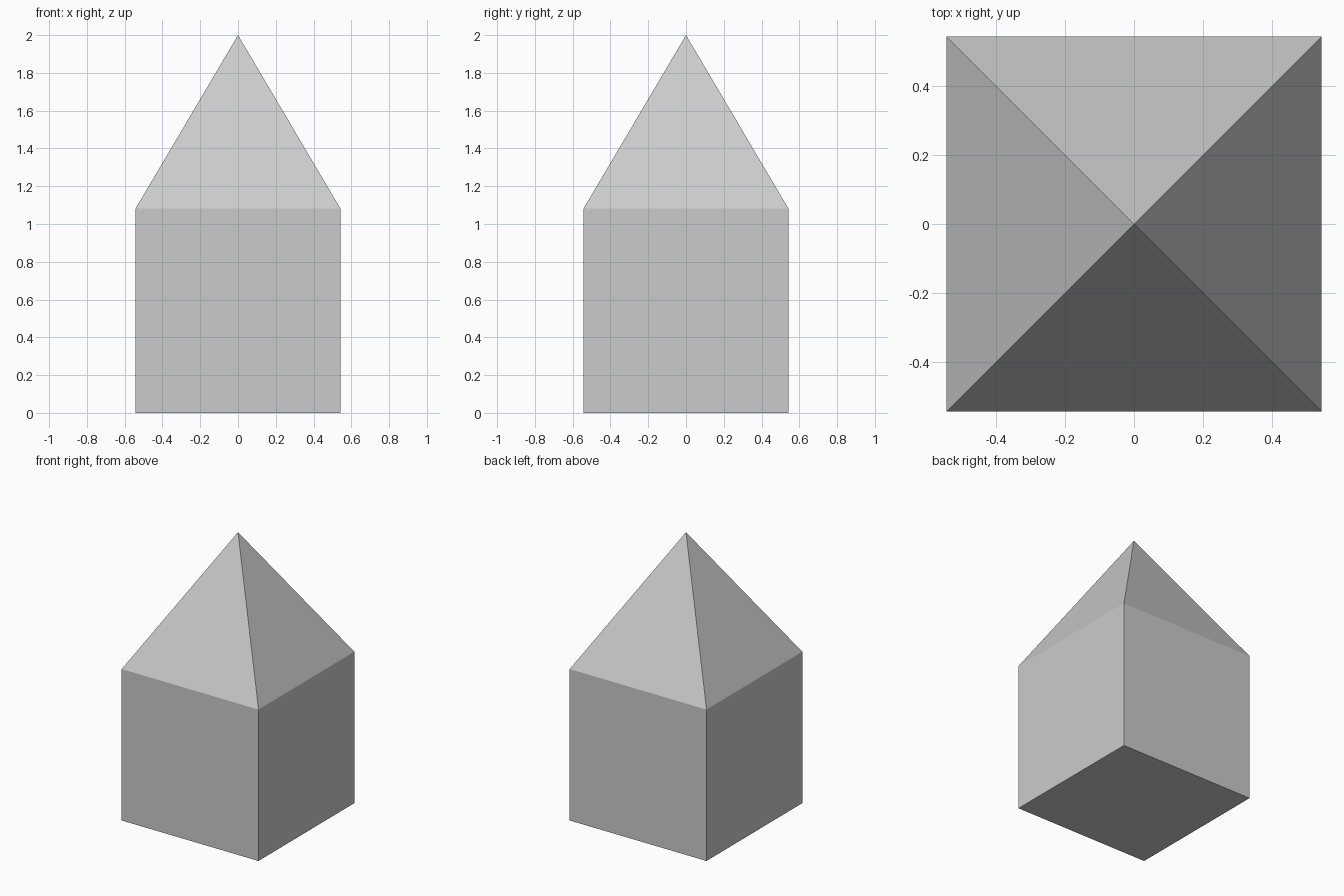
import bpy, bmesh
from mathutils import Matrix

if "Cube" in bpy.data.objects:
    bpy.data.objects.remove(bpy.data.objects["Cube"])

SIDE = 1.083   # width, depth and wall height
PEAK = 2.0     # height of the roof point

# House block: a cube whose top face is poked up into a pyramid roof
bm = bmesh.new()
bmesh.ops.create_cube(bm, size=SIDE, matrix=Matrix.Translation((0, 0, SIDE / 2)))
top = max(bm.faces, key=lambda f: f.calc_center_median().z)
peak = bmesh.ops.poke(bm, faces=[top])["verts"][0]
peak.co.z = PEAK
bm.normal_update()

mesh = bpy.data.meshes.new("pointed_block")
bm.to_mesh(mesh)
bm.free()
block = bpy.data.objects.new("pointed_block", mesh)
bpy.context.collection.objects.link(block)
